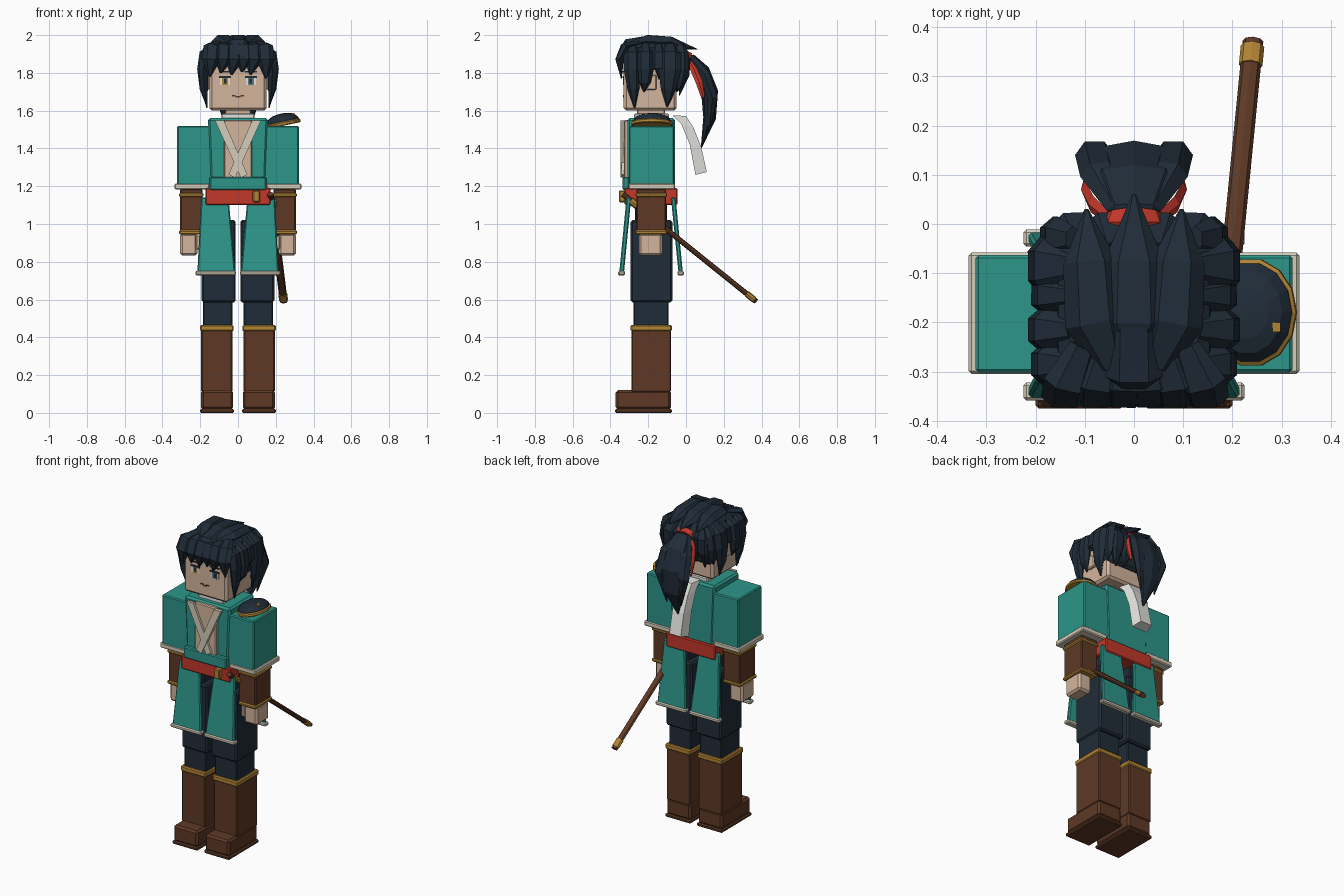
import bpy, bmesh, math
from mathutils import Vector, Matrix

if "Cube" in bpy.data.objects:
    bpy.data.objects.remove(bpy.data.objects["Cube"])


def colour(name, r, g, b):
    lin = [(c / 255 / 12.92) if c < 11 else ((c / 255 + 0.055) / 1.055) ** 2.4 for c in (r, g, b)]
    m = bpy.data.materials.new(name)
    m.diffuse_color = (*lin, 1)
    m.use_nodes = True
    m.node_tree.nodes["Principled BSDF"].inputs["Base Color"].default_value = m.diffuse_color
    return m


NAVY = colour("navy", 32, 44, 56)
TEAL = colour("teal", 45, 150, 138)
CREAM = colour("cream", 214, 205, 186)
BROWN = colour("brown leather", 94, 57, 37)
GOLD = colour("gold", 178, 132, 52)
RED = colour("red", 196, 56, 42)
SKIN = colour("skin", 212, 181, 156)
WHITE = colour("white", 226, 226, 222)
GREY = colour("blue grey", 92, 122, 124)


def finish(name, bm, mat, bevel=0.0):
    bmesh.ops.recalc_face_normals(bm, faces=bm.faces)
    me = bpy.data.meshes.new(name)
    bm.to_mesh(me)
    bm.free()
    me.materials.append(mat)
    ob = bpy.data.objects.new(name, me)
    bpy.context.collection.objects.link(ob)
    if bevel:
        mod = ob.modifiers.new("soft edges", 'BEVEL')
        mod.width, mod.segments = bevel, 1
    return ob


def loft(name, mat, rings, bevel=0.0):
    """Skin a list of equal-length point rings and cap both ends."""
    bm = bmesh.new()
    vs = [[bm.verts.new(p) for p in r] for r in rings]
    n = len(vs[0])
    for a, b in zip(vs, vs[1:]):
        for i in range(n):
            bm.faces.new((a[i], a[(i + 1) % n], b[(i + 1) % n], b[i]))
    bm.faces.new(vs[0])
    bm.faces.new(vs[-1])
    return finish(name, bm, mat, bevel)


def block(name, mat, x, y, z, top=None, bevel=0.006):
    """Box from ranges; top = (x range, y range) makes it taper or lean."""
    tx, ty = top or (x, y)
    ring = lambda a, b, h: [(a[0], b[0], h), (a[1], b[0], h), (a[1], b[1], h), (a[0], b[1], h)]
    return loft(name, mat, [ring(x, y, z[0]), ring(tx, ty, z[1])], bevel)


def strand(name, mat, pts, widths, thick, side, sides=6):
    """Flattened tapering tube along pts; side = direction of its width."""
    pts = [Vector(p) for p in pts]
    rings = []
    for i, p in enumerate(pts):
        t = (pts[min(i + 1, len(pts) - 1)] - pts[max(i - 1, 0)]).normalized()
        s = Vector(side)
        s = (s - t * s.dot(t)).normalized()
        n = t.cross(s)
        k = widths[i] / max(widths)
        rings.append([p + s * widths[i] * math.cos(a) + n * thick * k * math.sin(a)
                      for a in (math.tau * j / sides for j in range(sides))])
    return loft(name, mat, rings)


def mx(s, a, b):
    return tuple(sorted((s * a, s * b)))


for s, tag in ((-1, "right"), (1, "left")):
    # legs and boots
    block(tag + "_sole", BROWN, mx(s, .022, .2), (-.375, -.075), (0, .022))
    block(tag + "_boot_foot", BROWN, mx(s, .026, .195), (-.372, -.08), (.018, .12), bevel=.012)
    block(tag + "_boot_shaft", BROWN, mx(s, .03, .195), (-.288, -.08), (.11, .44))
    block(tag + "_boot_trim", GOLD, mx(s, .024, .2), (-.293, -.075), (.432, .465))
    block(tag + "_shin", NAVY, mx(s, .03, .185), (-.278, -.092), (.45, .6))
    block(tag + "_thigh", NAVY, mx(s, .012, .193), (-.293, -.072), (.585, 1.02), bevel=.01)
    block(tag + "_hip", NAVY, mx(s, .05, .15), (-.27, -.1), (1.0, 1.13))

    # coat tails, front and back, flaring outwards
    for face, b, t in (("front", (-.353, -.328), (-.315, -.29)), ("back", (-.04, -.017), (-.08, -.055))):
        block(f"{tag}_{face}_tail", TEAL, mx(s, .015, .215), b, (.745, 1.14), (mx(s, .05, .195), t))
        block(f"{tag}_{face}_tail_hem", CREAM, mx(s, .01, .225), (b[0] - .006, b[1] + .006), (.728, .752))

    # sleeves, forearms and hands
    block(tag + "_sleeve", TEAL, mx(s, .13, .322), (-.302, -.063), (1.205, 1.52))
    block(tag + "_sleeve_hem", CREAM, mx(s, .15, .336), (-.305, -.058), (1.182, 1.215))
    block(tag + "_bracer", BROWN, mx(s, .187, .306), (-.262, -.105), (.95, 1.185))
    for h in (.945, 1.143):
        block(tag + "_bracer_band", GOLD, mx(s, .182, .312), (-.268, -.1), (h, h + .022))
    block(tag + "_hand", SKIN, mx(s, .215, .306), (-.25, -.125), (.832, .95), bevel=.012)
    block(tag + "_thumb", SKIN, mx(s, .197, .222), (-.25, -.205), (.865, .94))

    # lapels crossing over the chest
    loft(tag + "_lapel", CREAM, [[(s * x, y, z) for x, z in
         ((.075, 1.548), (.122, 1.548), (-.015, 1.245), (-.05, 1.262))] for y in (-.345 - .003 * s, -.325)])

    # ears and eyes
    block(tag + "_ear", SKIN, mx(s, .15, .172), (-.215, -.155), (1.71, 1.79))
    eye = lambda part, mat, x, z, d: block(f"{tag}_{part}", mat, mx(s, *x), (-.33 - d, -.329), z, bevel=0)
    eye("eye_white", WHITE, (.042, .096), (1.737, 1.778), .002)
    eye("iris", GOLD if s < 0 else GREY, (.052, .084), (1.737, 1.778), .003)
    eye("pupil", NAVY, (.062, .074), (1.745, 1.77), .004)
    eye("lash", NAVY, (.036, .1), (1.774, 1.784), .005)
    eye("brow", NAVY, (.035, .1), (1.803, 1.811), .005)

# torso, chest and collar
block("torso", TEAL, (-.145, .145), (-.31, -.058), (1.17, 1.56), ((-.16, .16), (-.31, -.058)), .012)
block("chest", SKIN, (-.075, .075), (-.328, -.3), (1.225, 1.55))
block("coat_front_flap", TEAL, (-.15, .15), (-.335, -.3), (1.18, 1.25))
block("belt", RED, (-.172, .172), (-.325, -.045), (1.1, 1.19))
block("neck", SKIN, (-.07, .07), (-.26, -.11), (1.54, 1.62))
block("collar", WHITE, (-.088, .088), (-.275, -.09), (1.55, 1.585))

# trailing scarf end, curving down the back
arc = [(-.07, 0, 1.575, 1.572), (-.025, .04, 1.53, 1.51), (.02, .08, 1.42, 1.41), (.05, .11, 1.26, 1.275)]
loft("scarf_end", WHITE, [[(-.055, a, za), (.055, a, za), (.04, b, zb), (-.04, b, zb)] for a, b, za, zb in arc])

# head and mouth
block("head", SKIN, (-.152, .152), (-.33, -.05), (1.6, 1.93), bevel=.014)
for x0, x1, z in ((-.032, -.012, 1.676), (-.014, .014, 1.67), (.012, .032, 1.676)):
    block("mouth", BROWN, (x0, x1), (-.333, -.329), (z, z + .007), bevel=0)

# hair cap
block("hair_crown", NAVY, (-.172, .172), (-.335, -.02), (1.835, 1.955),
      ((-.15, .15), (-.305, -.035)), .02)
block("hair_back", NAVY, (-.15, .15), (-.14, -.03), (1.7, 1.87),
      ((-.17, .17), (-.16, -.02)), .015)

# locks sweeping over the top of the head
for x, tip, w in ((-.088, .03, .062), (.088, .03, .062), (0, .06, .07)):
    strand("top_lock", NAVY, [(x * .5, -.29, 1.95), (x * .9, -.2, 1.967), (x, -.08, 1.962), (x * 1.1, tip, 1.925)],
           [.03, w, w * .9, .004], .038, (1, 0, 0))
strand("top_front_lock", NAVY, [(0, -.13, 1.955), (0, -.2, 1.975), (0, -.31, 1.955), (0, -.36, 1.89)],
       [.03, .055, .06, .02], .029, (1, 0, 0))

# fringe
for x, tip, z in ((-.135, -.15, 1.78), (-.075, -.09, 1.80), (-.02, -.035, 1.79),
                  (.03, .02, 1.805), (.08, .065, 1.79), (.138, .15, 1.77)):
    strand("fringe_lock", NAVY, [(x * .75, -.25, 1.955), (x, -.325, 1.935), (x * 1.05, -.352, 1.87), (tip, -.342, z)],
           [.03, .05, .048, .005], .026, (1, 0, 0))

# locks hanging at each side: y, tip y, tip z, width, outward reach
for s in (-1, 1):
    for y, ty, tz, w, r in ((-.285, -.272, 1.615, .045, .183), (-.215, -.222, 1.70, .045, .19),
                            (-.085, -.1, 1.62, .06, .19), (-.145, -.14, 1.765, .04, .183),
                            (-.03, -.04, 1.71, .045, .165)):
        strand("side_lock", NAVY, [(s * .125, y, 1.945), (s * (r - .01), y, 1.90), (s * r, y, 1.82),
                                   (s * (r - .005), (y + ty) / 2, 1.5 * tz - .81 if tz > 1.72 else 1.71 + (tz - 1.6) * .4),
                                   (s * .165, ty, tz)],
               [w * .6, w, w, w * .7, .004], .03, (0, 1, 0))
    for x, tz in ((.12, 1.68), (.05, 1.70)):
        strand("nape_lock", NAVY, [(s * x * .8, -.05, 1.94), (s * x, 0, 1.87), (s * x, -.005, 1.79), (s * x * .9, -.035, tz)],
               [.03, .048, .045, .004], .028, (1, 0, 0))

# ponytail with tie and ribbons
strand("ponytail", NAVY, [(0, -.02, 1.87), (0, .03, 1.875), (0, .085, 1.81), (0, .125, 1.70), (0, .125, 1.56), (0, .08, 1.4)],
       [.04, .055, .09, .1, .075, .004], .045, (1, 0, 0), 8)
for s in (-1, 1):
    strand("ponytail_strand", NAVY, [(s * .03, .03, 1.87), (s * .07, .1, 1.79), (s * .08, .14, 1.67), (s * .05, .12, 1.48)],
           [.025, .04, .04, .004], .032, (1, 0, 0))
    strand("ribbon", RED, [(s * .05, .01, 1.87), (s * .085, .04, 1.82), (s * .1, .07, 1.75), (s * .098, .09, 1.67)],
           [.012, .018, .018, .01], .008, (0, 1, 0), 4)
strand("hair_tie", RED, [(0, -.012, 1.872), (0, .004, 1.878), (0, .022, 1.872)], [.055, .065, .055], .042, (1, 0, 0), 10)


# shoulder guard: half dome with gold rim, tipped up at the outer edge
def guard(name, mat, profile):
    place = Matrix.Translation((.237, -.18, 1.538)) @ Matrix.Rotation(math.radians(-12), 4, 'Y')
    loft(name, mat, [[place @ Vector((.092 * r * math.cos(a), .108 * r * math.sin(a), h))
                      for a in (math.tau * j / 14 for j in range(14))] for r, h in profile])


guard("shoulder_guard", NAVY, [(.97, -.012), (.94, .01), (.78, .03), (.5, .042), (.15, .047)])
guard("shoulder_guard_rim", GOLD, [(.97, -.018), (1.02, -.014), (1.02, -.002), (.95, .004)])
block("guard_stud", GOLD, (.282, .298), (-.22, -.2), (1.56, 1.587), bevel=0)

# sword in its sheath, hung through the belt
hilt, tip = Vector((.172, -.335, 1.158)), Vector((.242, .372, .59))


def sword(name, mat, a, b, w, t):
    strand(name, mat, [hilt.lerp(tip, a), hilt.lerp(tip, b)], [w, w], t, (1, 0, 0), 8)


sword("sheath", BROWN, .1, .97, .021, .014)
sword("sheath_tip", GOLD, .93, .985, .024, .017)
sword("sheath_cap", BROWN, .985, 1, .021, .014)
sword("sheath_mouth", GOLD, .06, .11, .028, .02)
sword("sword_grip", BROWN, .0, .07, .018, .014)
block("belt_clasp", GOLD, (.078, .116), (-.355, -.31), (1.115, 1.178))
